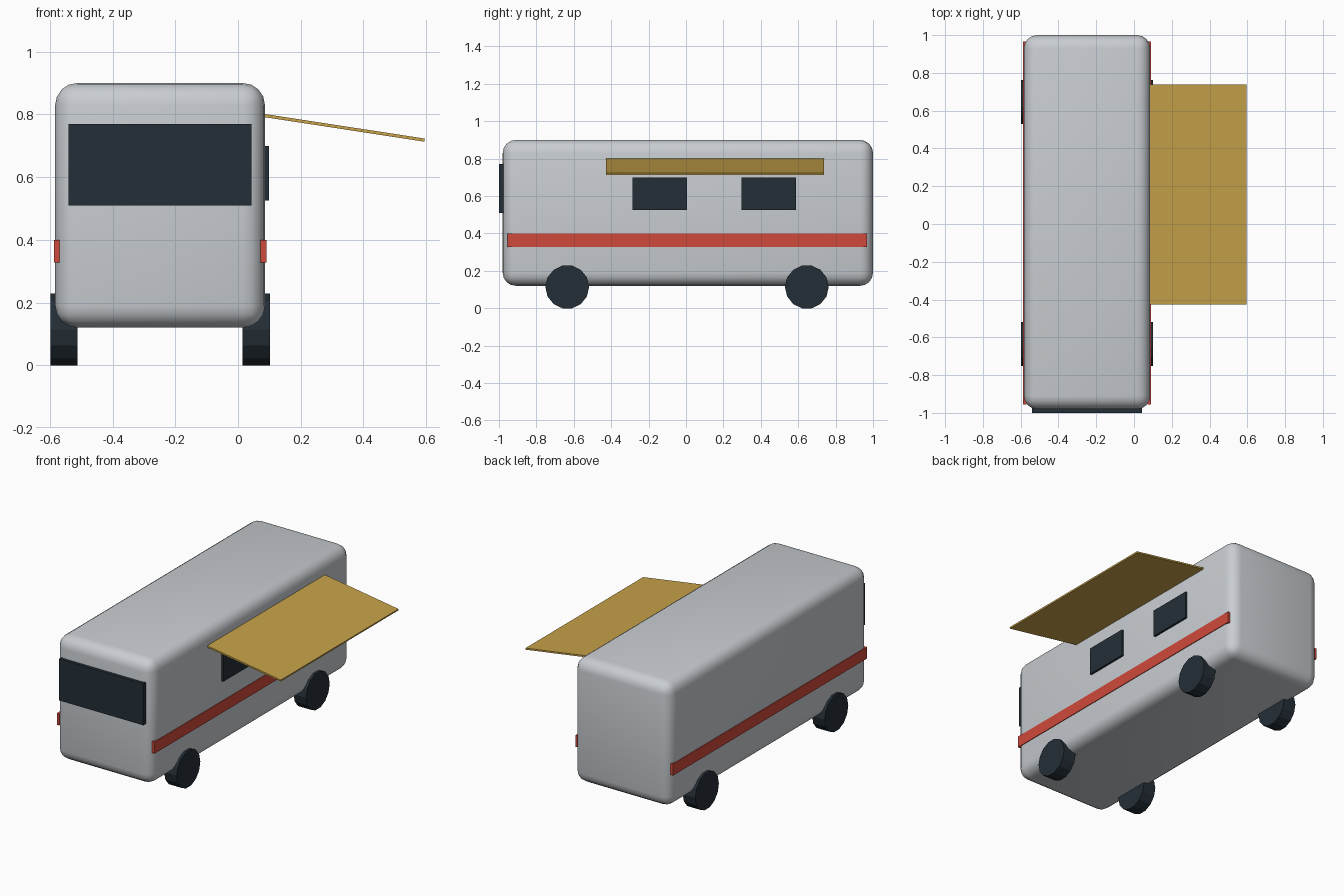
import bpy
import math

cube = bpy.data.objects.get("Cube")
if cube:
    bpy.data.objects.remove(cube, do_unlink=True)


def make_material(name, rgb):
    mat = bpy.data.materials.new(name)
    mat.use_nodes = True
    colour = (*rgb, 1.0)
    mat.diffuse_color = colour
    mat.node_tree.nodes["Principled BSDF"].inputs["Base Color"].default_value = colour
    return mat


silver = make_material("silver_grey", (0.58, 0.61, 0.64))
dark = make_material("dark_slate", (0.018, 0.028, 0.038))
red = make_material("stripe_red", (0.63, 0.068, 0.043))
canvas = make_material("mustard_canvas", (0.57, 0.36, 0.066))


def box(name, low, high, mat):
    """Box spanning two opposite corners."""
    centre = [(a + b) / 2 for a, b in zip(low, high)]
    bpy.ops.mesh.primitive_cube_add(size=1, location=centre)
    obj = bpy.context.object
    obj.name = name
    obj.scale = [b - a for a, b in zip(low, high)]
    bpy.ops.object.transform_apply(location=False, rotation=False, scale=True)
    obj.data.materials.append(mat)
    return obj


# Body extents
LEFT, RIGHT = 0.086, -0.583
MID = (LEFT + RIGHT) / 2

# Rounded body shell
body = box("body", (RIGHT, -0.98, 0.12), (LEFT, 1.0, 0.90), silver)
bevel = body.modifiers.new("rounded_edges", "BEVEL")
bevel.width = 0.07
bevel.segments = 4
bpy.ops.object.modifier_apply(modifier=bevel.name)
bpy.ops.object.shade_smooth_by_angle(angle=math.radians(40))

# Windscreen and the two windows under the awning
box("windscreen", (-0.541, -1.0, 0.51), (0.043, -0.965, 0.77), dark)
for name, y in (("front_window", -0.285), ("rear_window", 0.298)):
    box(name, (0.07, y, 0.525), (0.099, y + 0.291, 0.699), dark)

# Stripes and wheels on both sides
for label, side in (("left", 1), ("right", -1)):
    xs = sorted((MID + side * 0.321, MID + side * 0.339))
    box(label + "_stripe", (xs[0], -0.955, 0.328), (xs[1], 0.967, 0.40), red)
    for end, y in (("front", -0.635), ("rear", 0.646)):
        bpy.ops.mesh.primitive_cylinder_add(
            vertices=14, radius=0.117, depth=0.087,
            location=(MID + side * 0.3065, y, 0.114),
            rotation=(0, math.pi / 2, 0))
        wheel = bpy.context.object
        wheel.name = f"{end}_{label}_wheel"
        wheel.data.materials.append(dark)

# Sloping awning
start, end = (0.08, 0.797), (0.595, 0.718)
run, drop = end[0] - start[0], start[1] - end[1]
half = math.hypot(run, drop) / 2
awning = box("awning", (-half, -0.427, -0.005), (half, 0.738, 0.005), canvas)
awning.location.x = (start[0] + end[0]) / 2
awning.location.z = (start[1] + end[1]) / 2
awning.rotation_euler.y = math.atan2(drop, run)
